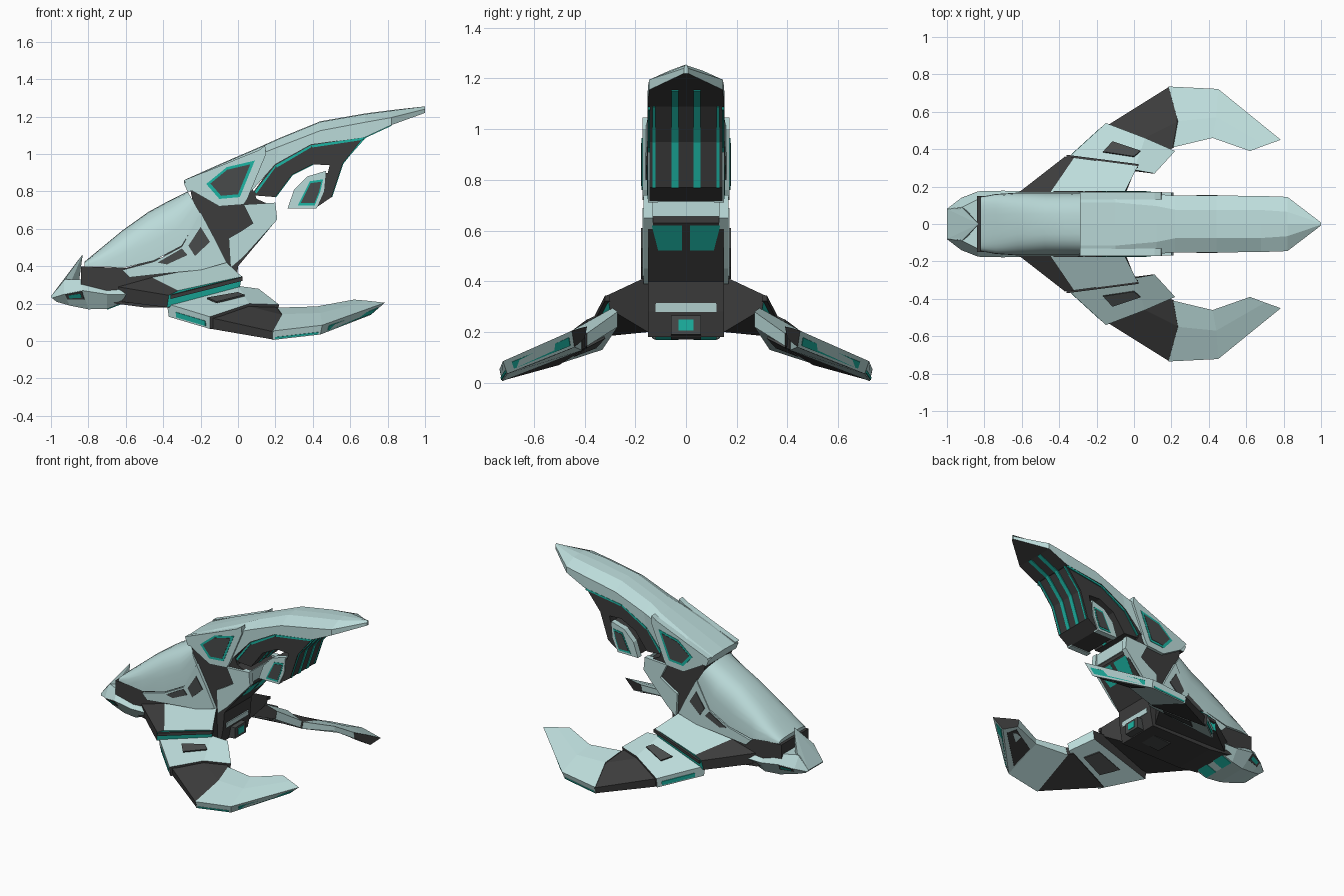
import bpy, bmesh, math
from mathutils import Vector

if "Cube" in bpy.data.objects:
    bpy.data.objects.remove(bpy.data.objects["Cube"])

def material(name, rgb):
    m = bpy.data.materials.new(name)
    m.diffuse_color = (*rgb, 1)
    m.use_nodes = True
    m.node_tree.nodes["Principled BSDF"].inputs["Base Color"].default_value = m.diffuse_color
    return m

MATS = [material("pale_armour", (0.50, 0.71, 0.70)),
        material("dark_frame", (0.045, 0.045, 0.045)),
        material("teal_glow", (0.012, 0.46, 0.37)),
        material("grey_window", (0.065, 0.07, 0.07))]
PALE, DARK, TEAL, GREY = range(4)

def finish(name, bm, mirror=False):
    bmesh.ops.remove_doubles(bm, verts=bm.verts, dist=1e-5)
    bmesh.ops.recalc_face_normals(bm, faces=bm.faces)
    me = bpy.data.meshes.new(name)
    bm.to_mesh(me)
    bm.free()
    for m in MATS:
        me.materials.append(m)
    ob = bpy.data.objects.new(name, me)
    bpy.context.collection.objects.link(ob)
    if mirror:
        mod = ob.modifiers.new("mirror", 'MIRROR')
        mod.use_axis = (False, True, False)
        mod.use_mirror_merge = False
    return ob

def loft(name, rings, colour, caps=(PALE, PALE), mirror=False):
    """Skin rings of points; colour(station, side) picks the material."""
    bm = bmesh.new()
    vs = [[bm.verts.new(p) for p in r] for r in rings]
    n = len(rings[0])
    for i in range(len(vs) - 1):
        for j in range(n):
            k = (j + 1) % n
            f = bm.faces.new((vs[i][j], vs[i][k], vs[i + 1][k], vs[i + 1][j]))
            f.material_index = colour(i, j)
    for ring, c in ((vs[0], caps[0]), (vs[-1], caps[1])):
        bm.faces.new(ring).material_index = c
    return finish(name, bm, mirror)

def both(half):
    return half + [(x, -y, z) for x, y, z in reversed(half)]

def prism(name, prof, y0, y1, mat, mirror=False):
    return loft(name, [[(x, y, z) for x, z in prof] for y in (y0, y1)],
                lambda i, j: mat, (mat, mat), mirror)

def plate(name, pts, mat, t=0.008, mirror=True):
    """Thin plate centred on the surface polygon pts."""
    pts = [Vector(p) for p in pts]
    n = (pts[2] - pts[0]).cross(pts[-1] - pts[1]).normalized() * t / 2
    return loft(name, [[p - n for p in pts], [p + n for p in pts]],
                lambda i, j: mat, (mat, mat), mirror)

def window(name, prof, y, shrink=0.82):
    """Teal rimmed grey window on a side panel."""
    cx = sum(p[0] for p in prof) / len(prof)
    cz = sum(p[1] for p in prof) / len(prof)
    plate(name + "_rim", [(x, y, z) for x, z in prof], TEAL, 0.005)
    plate(name + "_pane", [(cx + (x - cx) * shrink, y, cz + (z - cz) * shrink)
                           for x, z in prof], GREY, 0.009)

def patch(name, quad, u0, u1, v0, v1, mat, t=0.009):
    a, b, c, d = [Vector(p) for p in quad]
    at = lambda u, v: (a.lerp(b, u)).lerp(d.lerp(c, u), v)
    plate(name, [at(u0, v0), at(u1, v0), at(u1, v1), at(u0, v1)], mat, t)

def ribbon(name, path, y0, y1, mat):
    for i, ((xa, za), (xb, zb)) in enumerate(zip(path, path[1:])):
        plate(f"{name}_{i}", [(xa, y0, za), (xb, y0, zb), (xb, y1, zb), (xa, y1, za)], mat)

# Torso core
prism("torso_core", [(-.84, .40), (-.84, .28), (-.65, .2), (-.5, .18), (-.03, .18), (-.01, .28),
                     (0, .40), (.1, .52), (.19, .63), (.19, .72), (.1, .76), (.05, .88),
                     (-.26, .83), (-.22, .65), (-.4, .45), (-.6, .39)], -.15, .15, DARK)

# Head, crest and head details
loft("head", [both(h) for h in (
    [(-.99, 0, .25), (-1, .08, .24), (-.995, .085, .23), (-.97, .07, .21), (-.97, 0, .21)],
    [(-.93, 0, .32), (-.93, .085, .33), (-.93, .135, .25), (-.9, .09, .19), (-.9, 0, .19)],
    [(-.83, 0, .33), (-.84, .13, .33), (-.83, .175, .27), (-.8, .11, .17), (-.8, 0, .17)],
    [(-.70, 0, .27), (-.70, .15, .27), (-.70, .178, .25), (-.7, .13, .172), (-.7, 0, .172)],
    [(-.58, 0, .27), (-.58, .15, .28), (-.58, .175, .25), (-.6, .13, .21), (-.6, 0, .21)])],
    lambda i, j: PALE)
bm = bmesh.new()
for p in [(-1, .08, .24), (-.92, .09, .34), (-.9, .08, .3), (-.83, 0, .465), (-.85, 0, .32),
          (-1, -.08, .24), (-.92, -.09, .34), (-.9, -.08, .3)]:
    bm.verts.new(p)
bmesh.ops.convex_hull(bm, input=bm.verts)
finish("head_crest", bm)
cheek = [(-.93, .135, .25), (-.83, .175, .27), (-.8, .11, .17), (-.9, .09, .19)]
patch("head_lamp_rim", cheek, .05, .95, .02, .45, GREY, .007)
patch("head_lamp", cheek, .2, .85, .12, .34, TEAL, .0095)
plate("chin_panel", [(-.7, .03, .172), (-.7, .12, .172), (-.61, .12, .206), (-.61, .03, .206)], TEAL)

# Smooth canopy
rings = []
for bx, bz, tx, tz, w in [(-.82, .40, -.82, .425, .145), (-.74, .40, -.735, .495, .16),
                          (-.62, .39, -.62, .59, .168), (-.45, .43, -.48, .69, .168),
                          (-.3, .51, -.37, .75, .168), (-.2, .68, -.27, .80, .165)]:
    ring = []
    for k in range(17):
        a = math.pi * (k / 16 - .5)
        f = max(math.cos(a), 0) ** .6
        y = math.copysign(abs(math.sin(a)) ** .7, a) * w
        ring.append((bx + (tx - bx) * f, y, bz + (tz - bz) * f))
    rings.append(ring)
canopy = loft("canopy", rings, lambda i, j: PALE)
bpy.context.view_layer.objects.active = canopy
canopy.select_set(True)
bpy.ops.object.shade_smooth_by_angle(angle=math.radians(40))

# Side armour panels with windows
prism("flank_panel", [(-.62, .38), (-.45, .425), (-.3, .505), (-.2, .69), (-.12, .54), (-.06, .42),
                      (-.2, .38), (-.4, .36), (-.58, .34)], .13, .172, PALE, True)
for n, prof in (("flank_slot", [(-.43, .42), (-.30, .495), (-.27, .46), (-.38, .41)]),
                ("flank_vent", [(-.265, .51), (-.2, .61), (-.15, .53), (-.23, .455)])):
    plate(n, [(x, .172, z) for x, z in prof], GREY, .009)
prism("hip_panel", [(.03, .73), (.2, .74), (.21, .65), (.12, .55), (.03, .45), (-.04, .39),
                    (-.05, .55), (.02, .59), (.08, .63)], .13, .168, PALE, True)
prism("shoulder_panel", [(-.29, .86), (-.1, .935), (.11, 1.02), (.145, 1.045), (.15, 1.0), (.05, .76),
                         (.03, .73), (-.1, .72), (-.24, .80)], .13, .172, PALE, True)
window("shoulder_window", [(-.17, .84), (-.06, .93), (.09, .965), (.01, .77), (-.1, .76)], .172)

# Rear of the torso
plate("rear_sill", [(.193, -.16, .655), (.193, .16, .655), (.193, .16, .735), (.193, -.16, .735)], PALE, mirror=False)
plate("rear_window", [(.10, .015, .525), (.10, .11, .525), (.18, .135, .622), (.18, .015, .622)], TEAL)
plate("rear_strip", [(-.01, -.12, .28), (-.01, .12, .28), (-.005, .12, .315), (-.005, -.12, .315)], PALE, mirror=False)
prism("engine", [(-.25, .17), (.02, .19), (.02, .265), (-.25, .27)], -.06, .06, GREY)
plate("engine_glow", [(.02, -.03, .207), (.02, .03, .207), (.02, .03, .25), (.02, -.03, .25)], TEAL, mirror=False)

# Upper blade: pale shell, dark core and hooked claw
loft("blade_shell", [both([(tx, .0, tz), (tx, r * w, tz - .004), (tx, w, sz), (ex, w, ez)])
     for tx, tz, sz, ex, ez, w, r in (
        (-.29, .86, .845, -.27, .80, .165, .7), (-.1, .945, .925, -.05, .82, .165, .7),
        (.12, 1.04, 1.0, .07, .80, .16, .6), (.22, 1.085, 1.04, .2, .945, .152, .5),
        (.44, 1.175, 1.125, .39, 1.05, .152, .5), (.68, 1.217, 1.17, .68, 1.09, .15, .5),
        (.82, 1.235, 1.195, .82, 1.155, .145, .45), (1.0, 1.255, 1.24, 1.0, 1.22, .008, .5))],
     lambda i, j: DARK if j == 3 else PALE)
prism("blade_core", [(.07, .78), (.2, .96), (.39, 1.07), (.68, 1.1), (.6, 1.0), (.56, .95), (.5, .77),
                     (.42, .715), (.28, .715), (.31, .81), (.38, .88), (.48, .90), (.49, .94),
                     (.40, .945), (.29, .89), (.2, .77)], -.143, .143, DARK)
prism("claw_panel", [(.265, .71), (.30, .81), (.37, .88), (.47, .91), (.46, .80), (.42, .71)],
      .11, .15, PALE, True)
window("claw_window", [(.32, .725), (.385, .855), (.455, .865), (.44, .80), (.41, .725)], .15)
under = [(.93, 1.194), (.82, 1.155), (.68, 1.09), (.6, 1.0), (.56, .95), (.5, .77)]
ribbon("blade_stripe", under[1:], .03, .058, TEAL)
ribbon("blade_edge_stripe", under[2:], .12, .132, TEAL)
ribbon("blade_front_stripe", [(.2, .77), (.29, .89), (.40, .945)], .03, .06, TEAL)
for i, ((xa, za), (xb, zb)) in enumerate([((.09, .80), (.2, .94)), ((.2, .94), (.39, 1.047)),
                                          ((.39, 1.047), (.67, 1.088))]):
    plate(f"blade_seam_{i}", [(xa, .146, za), (xb, .146, zb), (xb, .146, zb - .012), (xa + .008, .146, za - .012)], TEAL)

# Wings, inner to outer
loft("wing_root", [
    [(-.64, .15, .29), (-.46, .15, .34), (-.06, .15, .42), (-.05, .15, .2), (-.62, .15, .21)],
    [(-.37, .36, .245), (-.32, .355, .27), (.02, .31, .345), (.01, .30, .29), (-.38, .35, .18)]],
    lambda i, j: PALE if j == 1 else DARK, (DARK, TEAL), True)
loft("wing_root_lip", [
    [(-.36, .35, .25), (.02, .30, .348), (.02, .30, .322), (-.36, .35, .225)],
    [(-.36, .37, .245), (.025, .32, .343), (.025, .32, .322), (-.36, .37, .225)]],
    lambda i, j: DARK, (DARK, DARK), True)
armour = [[(-.38, .33, .20), (.0, .29, .295), (.11, .27, .28), (.10, .27, .22), (-.37, .33, .13)],
          [(-.15, .54, .13), (.06, .46, .20), (.22, .39, .195), (.21, .39, .145), (-.15, .53, .065)]]
loft("wing_armour", armour, lambda i, j: PALE, (DARK, DARK), True)
a, b = armour
plate("wing_vent", [(-.165, .385, .229), (-.115, .44, .207), (.035, .39, .244), (.0, .36, .258)], GREY, .0095)
patch("wing_lead_glow", [a[0], b[0], b[4], a[4]], .2, .9, .45, .85, TEAL)
patch("wing_under_panel", [a[4], b[4], b[3], a[3]], .25, .75, .3, .75, GREY)
elbow = [(.19, .735, .05), (.24, .55, .14), (.215, .41, .175), (.205, .41, .13), (.19, .725, .008)]
loft("wing_elbow", [[(-.17, .51, .13), (.04, .45, .19), (.18, .39, .188), (.17, .39, .14), (-.17, .50, .07)],
                    elbow], lambda i, j: DARK, (DARK, DARK), True)
tip = [[(x - .005, y, z + (.004 if k < 3 else -.002)) for k, (x, y, z) in enumerate(elbow)],
       [(.45, .722, .085), (.44, .57, .15), (.42, .46, .185), (.42, .46, .15), (.44, .705, .035)],
       [(.785, .45, .205), (.70, .42, .215), (.62, .39, .222), (.62, .40, .175), (.71, .44, .14)]]
loft("wing_tip", tip, lambda i, j: PALE, (DARK, DARK), True)
_, b, c = tip
patch("tip_glow", [b[0], c[0], c[4], b[4]], .12, .95, .3, .8, TEAL)
patch("tip_edge_stripe", [tip[0][0], b[0], b[4], tip[0][4]], .05, .95, .7, .9, TEAL)
patch("tip_under_panel", [b[4], c[4], c[3], b[3]], .05, .9, .2, .8, DARK)
